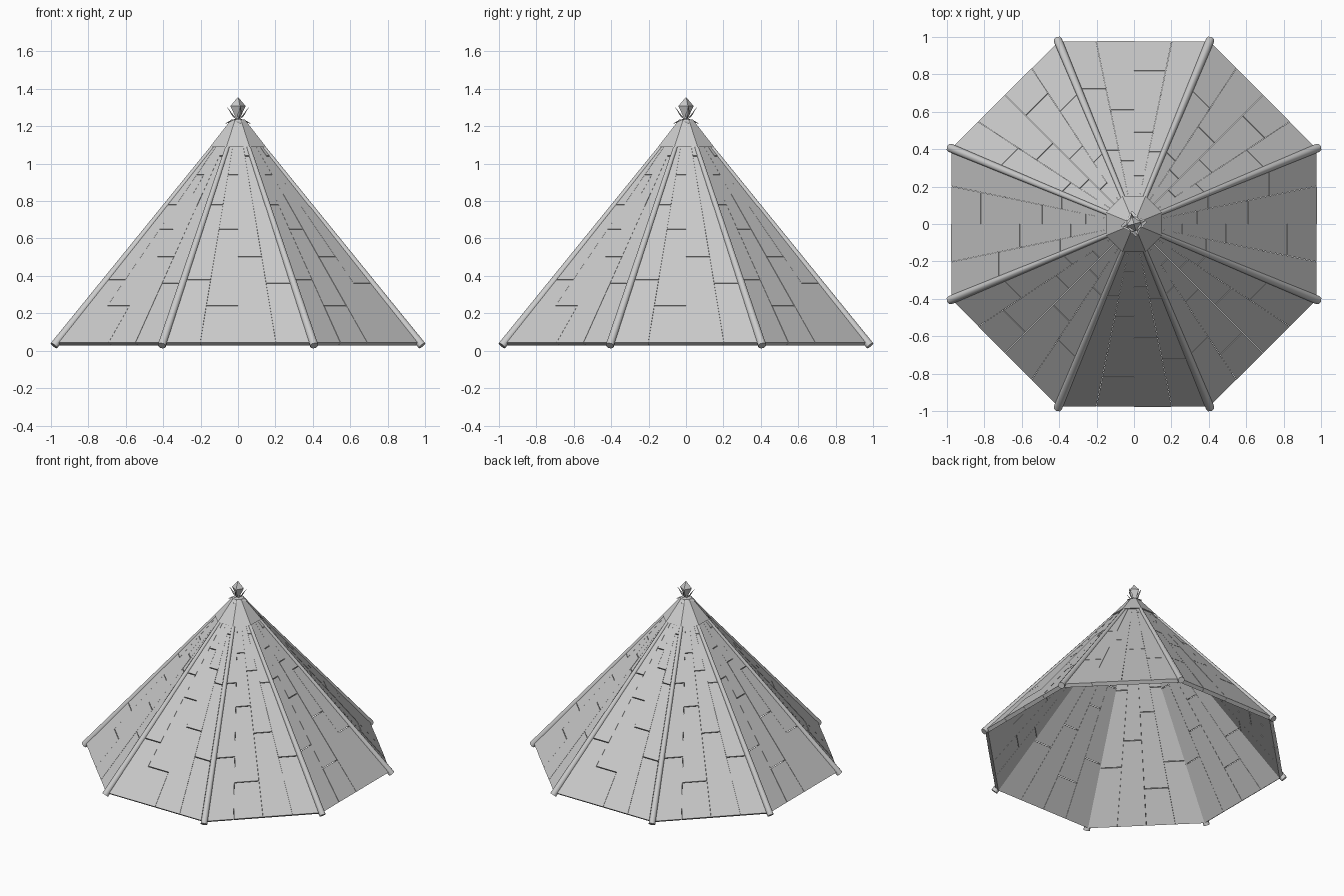
import bpy, bmesh, math, random
from mathutils import Vector, Matrix

if "Cube" in bpy.data.objects:
    bpy.data.objects.remove(bpy.data.objects["Cube"])

random.seed(4)
T = math.tan(math.pi / 8)          # half side / apothem of an octagon
APO, Z0, APEX = 0.975, 0.043, 1.262
SLOPE = (APEX - Z0) / APO
N = Vector((SLOPE, 0, 1)).normalized()


def make_object(name, bm):
    bmesh.ops.recalc_face_normals(bm, faces=bm.faces)
    me = bpy.data.meshes.new(name)
    bm.to_mesh(me)
    bm.free()
    ob = bpy.data.objects.new(name, me)
    bpy.context.collection.objects.link(ob)
    return ob


def roof_point(u, z, depth):
    # point on one sloping panel facing +x; u runs -1..1 between ridges
    p = Vector(((APEX - z) / SLOPE, 0, z)) - N * depth
    p.y = u * p.x * T
    return p


def lathe(bm, rings, sides, turn):
    # rings of (radius, z), capped at both ends
    loops = [[bm.verts.new((r * math.cos(turn + 2 * math.pi * i / sides),
                            r * math.sin(turn + 2 * math.pi * i / sides), z))
              for i in range(sides)] for r, z in rings]
    for a, b in zip(loops, loops[1:]):
        for i in range(sides):
            j = (i + 1) % sides
            bm.faces.new((a[i], a[j], b[j], b[i]))
    bm.faces.new(loops[0])
    bm.faces.new(loops[-1])


# Roof panels: four tapering columns of boards with hairline gaps
boards = []
joints = [[0.38, 0.78], [0.24, 0.65, 0.94], [0.50, 0.84], [0.36, 0.77, 1.04]]
for c, cuts in enumerate(joints):
    zs = [Z0] + cuts + [1.16]
    for lo, hi in zip(zs, zs[1:]):
        gap = random.uniform(0.001, 0.003)
        lift = random.uniform(0.0, 0.003)
        za = lo + (0 if lo == Z0 else 0.0015)
        zb = hi - 0.0015
        u0 = -1 + c * 0.5 + (gap if c > 0 else 0)
        u1 = -0.5 + c * 0.5 - (gap if c < 3 else 0)
        boards.append((u0, u1, za, zb, lift))

for k in range(8):
    bm = bmesh.new()
    for u0, u1, za, zb, lift in boards:
        q = [[bm.verts.new(roof_point(u, z, d))
              for u, z in ((u0, za), (u1, za), (u1, zb), (u0, zb))]
             for d in (-lift, 0.026)]
        bm.faces.new(q[0])
        bm.faces.new(q[1])
        for i in range(4):
            j = (i + 1) % 4
            bm.faces.new((q[0][i], q[0][j], q[1][j], q[1][i]))
    bm.transform(Matrix.Rotation(k * math.pi / 4, 4, 'Z'))
    make_object(f"roof_panel_{k + 1}", bm)

# Ridge poles: slightly tapering round beams over the eight corners
for k in range(8):
    a = (k + 0.5) * math.pi / 4
    start = Vector((1.065 * math.cos(a), 1.065 * math.sin(a), 0.027))
    end = Vector((0.11 * math.cos(a), 0.11 * math.sin(a), 1.13))
    d = end - start
    bm = bmesh.new()
    bmesh.ops.create_cone(bm, cap_ends=True, segments=8, radius1=0.023,
                          radius2=0.012, depth=d.length)
    bm.transform(Matrix.Translation((start + end) / 2)
                 @ d.to_track_quat('Z', 'Y').to_matrix().to_4x4())
    ob = make_object(f"ridge_pole_{k + 1}", bm)
    bpy.context.view_layer.objects.active = ob
    ob.select_set(True)
    bpy.ops.object.shade_smooth_by_angle(angle=math.radians(50))
    ob.select_set(False)

# Octagonal cap over the peak
bm = bmesh.new()
lathe(bm, [(0.162, 1.09), (0.04, 1.235)], 8, math.pi / 8)
make_object("peak_cap", bm)

# Faceted finial bud
bm = bmesh.new()
lathe(bm, [(0.014, 1.21), (0.012, 1.245), (0.042, 1.308), (0.002, 1.355)],
      4, math.radians(15))
make_object("finial_bud", bm)


# Pointed leaves around the bud: an upright set and a drooping set
def leaves(name, count, turn, base, mid, tip, width):
    bm = bmesh.new()
    for k in range(count):
        rot = Matrix.Rotation(turn + k * 2 * math.pi / count, 3, 'Z')
        pts = [(base[0], 0, base[1]), (mid[0], -width, mid[1]),
               (tip[0], 0, tip[1]), (mid[0], width, mid[1])]
        top = [bm.verts.new(rot @ Vector(p)) for p in pts]
        low = bm.verts.new(rot @ Vector((mid[0], 0, mid[1] - 0.01)))
        bm.faces.new(top)
        for i in range(4):
            bm.faces.new((top[i], low, top[(i + 1) % 4]))
    make_object(name, bm)


leaves("upright_leaves", 4, math.radians(15),
       (0.005, 1.235), (0.03, 1.262), (0.062, 1.305), 0.012)
leaves("drooping_leaves", 4, math.radians(10),
       (0.0, 1.245), (0.035, 1.232), (0.072, 1.213), 0.028)
